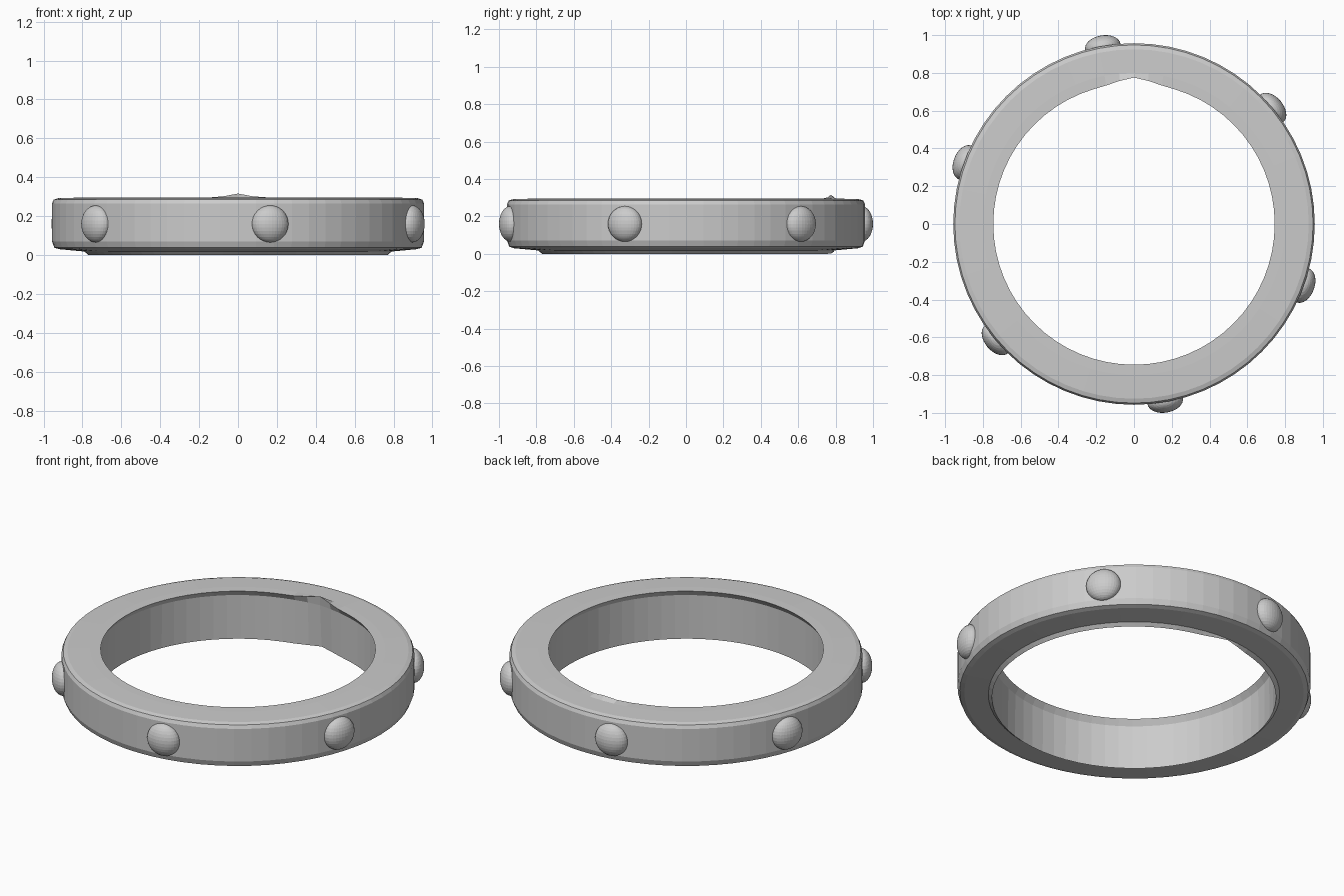
import bpy, bmesh, math
from mathutils import Matrix

if "Cube" in bpy.data.objects:
    bpy.data.objects.remove(bpy.data.objects["Cube"], do_unlink=True)

grey = bpy.data.materials.new("plain grey")
grey.use_nodes = True
colour = (0.6, 0.6, 0.6, 1)
grey.diffuse_color = colour
grey.node_tree.nodes["Principled BSDF"].inputs["Base Color"].default_value = colour


def add_object(name, bm):
    bmesh.ops.recalc_face_normals(bm, faces=bm.faces)
    mesh = bpy.data.meshes.new(name)
    bm.to_mesh(mesh)
    bm.free()
    mesh.materials.append(grey)
    ob = bpy.data.objects.new(name, mesh)
    bpy.context.collection.objects.link(ob)
    return ob


# Band: closed profile (radius, height, outward notch, raised notch) swept round
SIDES = 64
profile = [
    (0.77, 0.0, 0.02, 0.01), (0.79, 0.018, 0, 0), (0.92, 0.03, 0, 0),
    (0.945, 0.038, 0, 0), (0.957, 0.07, 0, 0), (0.957, 0.265, 0, 0),
    (0.948, 0.285, 0, 0), (0.925, 0.292, 0, 0), (0.80, 0.296, 0, 0),
    (0.745, 0.296, 0.03, 0.02), (0.768, 0.262, 0.008, 0),
]
bm = bmesh.new()
rings = []
for i in range(SIDES):
    a = 2 * math.pi * i / SIDES
    off = abs(a - math.pi / 2)
    wide, narrow = max(0, 1 - off / 0.22), max(0, 1 - off / 0.14)
    rings.append([bm.verts.new(((r + out * wide) * math.cos(a),
                                (r + out * wide) * math.sin(a), z + up * narrow))
                  for r, z, out, up in profile])
for i in range(SIDES):
    this, following = rings[i], rings[(i + 1) % SIDES]
    for j in range(len(profile)):
        k = (j + 1) % len(profile)
        bm.faces.new((this[j], following[j], following[k], this[k]))
add_object("ring_band", bm)

# Six flattened studs round the outside
for n in range(6):
    bm = bmesh.new()
    place = (Matrix.Rotation(math.radians(60 * n - 80), 4, 'Z')
             @ Matrix.Translation((0.953, 0, 0.16))
             @ Matrix.Diagonal((0.06, 0.095, 0.095, 1)))
    bmesh.ops.create_uvsphere(bm, u_segments=32, v_segments=16, radius=1, matrix=place)
    add_object(f"stud_{n + 1}", bm)
